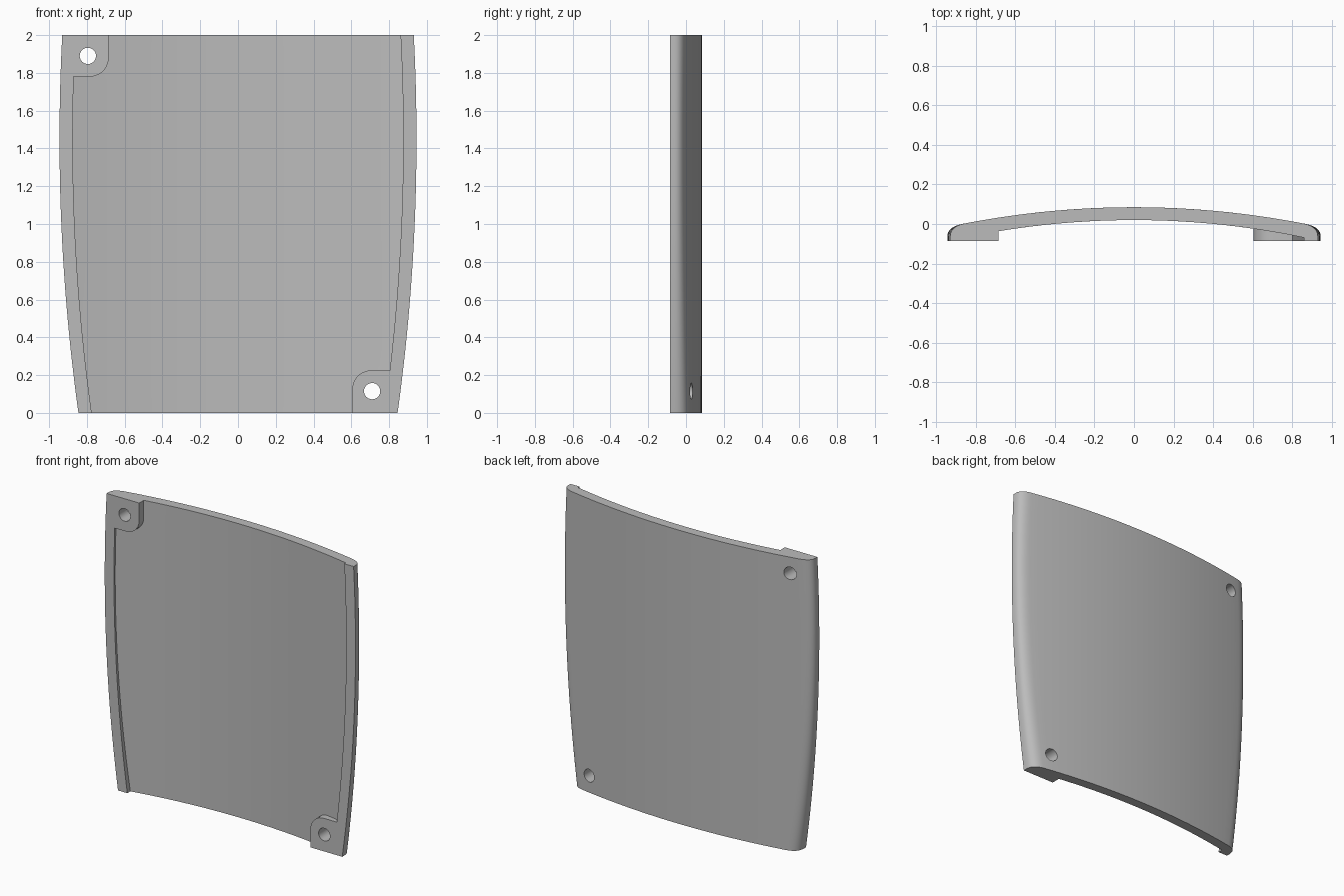
import bpy, bmesh, math
from mathutils import Vector

cube = bpy.data.objects.get("Cube")
if cube:
    bpy.data.objects.remove(cube, do_unlink=True)

FRONT, TOP, LIP = -0.085, 2.0, 0.07

grey = bpy.data.materials.new("plain_grey")
grey.use_nodes = True
colour = (0.5, 0.5, 0.5, 1)
grey.diffuse_color = colour
grey.node_tree.nodes["Principled BSDF"].inputs["Base Color"].default_value = colour


def half_width(z):
    return 0.945 - 0.0476 * (z - 1.45) ** 2


def outer(x):
    return 0.085 - 0.112 * x * x


def inner(x):
    return 0.02 - 0.12 * x * x


def make_object(name, bm):
    bmesh.ops.recalc_face_normals(bm, faces=bm.faces)
    mesh = bpy.data.meshes.new(name)
    bm.to_mesh(mesh)
    bm.free()
    mesh.materials.append(grey)
    obj = bpy.data.objects.new(name, mesh)
    bpy.context.collection.objects.link(obj)
    return obj


def loft(name, sections):
    """Skin closed rings of equal length and cap both ends."""
    bm = bmesh.new()
    rings = [[bm.verts.new(p) for p in s] for s in sections]
    n = len(rings[0])
    for a, b in zip(rings, rings[1:]):
        for i in range(n):
            j = (i + 1) % n
            bm.faces.new((a[i], a[j], b[j], b[i]))
    bm.faces.new(rings[0])
    bm.faces.new(rings[-1])
    return make_object(name, bm)


def panel_section(z, steps=32, round_steps=8):
    """Bowed section with a flat lip and a rounded back edge on each side."""
    w = half_width(z)
    xi, xo = w - LIP, w - 0.075
    pts = [(x, inner(x)) for x in (xi * (2 * i / steps - 1) for i in range(steps + 1))]
    a, c = Vector((w, -0.062)), Vector((xo, outer(xo)))
    b = Vector((w, c.y - 0.2 * (w - xo)))
    edge = []
    for i in range(round_steps + 1):
        t = i / round_steps
        edge.append(tuple(a * (1 - t) ** 2 + b * 2 * t * (1 - t) + c * t * t))
    pts += [(xi, FRONT), (w, FRONT)] + edge
    pts += [(x, outer(x)) for x in (xo * (1 - 2 * i / steps) for i in range(1, steps))]
    pts += [(-x, y) for x, y in reversed(edge)] + [(-w, FRONT), (-xi, FRONT)]
    return [(x, y, z) for x, y in pts]


def pad(name, side, x_in, x_out, z_end, z_in, radius=0.1):
    """Corner pad with one rounded corner, facing the panel middle."""
    d = 1 if z_in > z_end else -1
    outline = [(x_out, z_end), (x_in, z_end)]
    for i in range(11):
        t = math.pi / 2 * i / 10
        outline.append((x_in + radius * (1 - math.cos(t)),
                        z_in - d * radius * (1 - math.sin(t))))
    outline.append((x_out, z_in))
    return loft(name, [[(side * x, y, z) for x, z in outline] for y in (FRONT, -0.015)])


def cylinder(name, x, z, radius=0.043, sides=32):
    ring = [(x + radius * math.cos(2 * math.pi * i / sides),
             z + radius * math.sin(2 * math.pi * i / sides)) for i in range(sides)]
    return loft(name, [[(px, y, pz) for px, pz in ring] for y in (-0.3, 0.3)])


def combine(target, other, operation):
    mod = target.modifiers.new(operation.lower(), "BOOLEAN")
    mod.operation, mod.object, mod.solver = operation, other, "EXACT"
    bpy.context.view_layer.objects.active = target
    bpy.ops.object.modifier_apply(modifier=mod.name)
    bpy.data.objects.remove(other, do_unlink=True)


# Bowed panel
panel = loft("curved_panel", [panel_section(TOP * i / 24) for i in range(25)])

# Mounting pads in opposite corners
combine(panel, pad("right_top_pad", -1, 0.685, 0.89, TOP, 1.78), "UNION")
combine(panel, pad("left_bottom_pad", 1, 0.605, 0.815, 0.0, 0.225), "UNION")

# Screw holes through the pads
for x, z in ((-0.795, 1.89), (0.71, 0.115)):
    combine(panel, cylinder("hole_cutter", x, z), "DIFFERENCE")

# Smooth bow with crisp edges
bpy.ops.object.select_all(action="DESELECT")
panel.select_set(True)
bpy.context.view_layer.objects.active = panel
bpy.ops.object.shade_smooth_by_angle(angle=math.radians(30))
